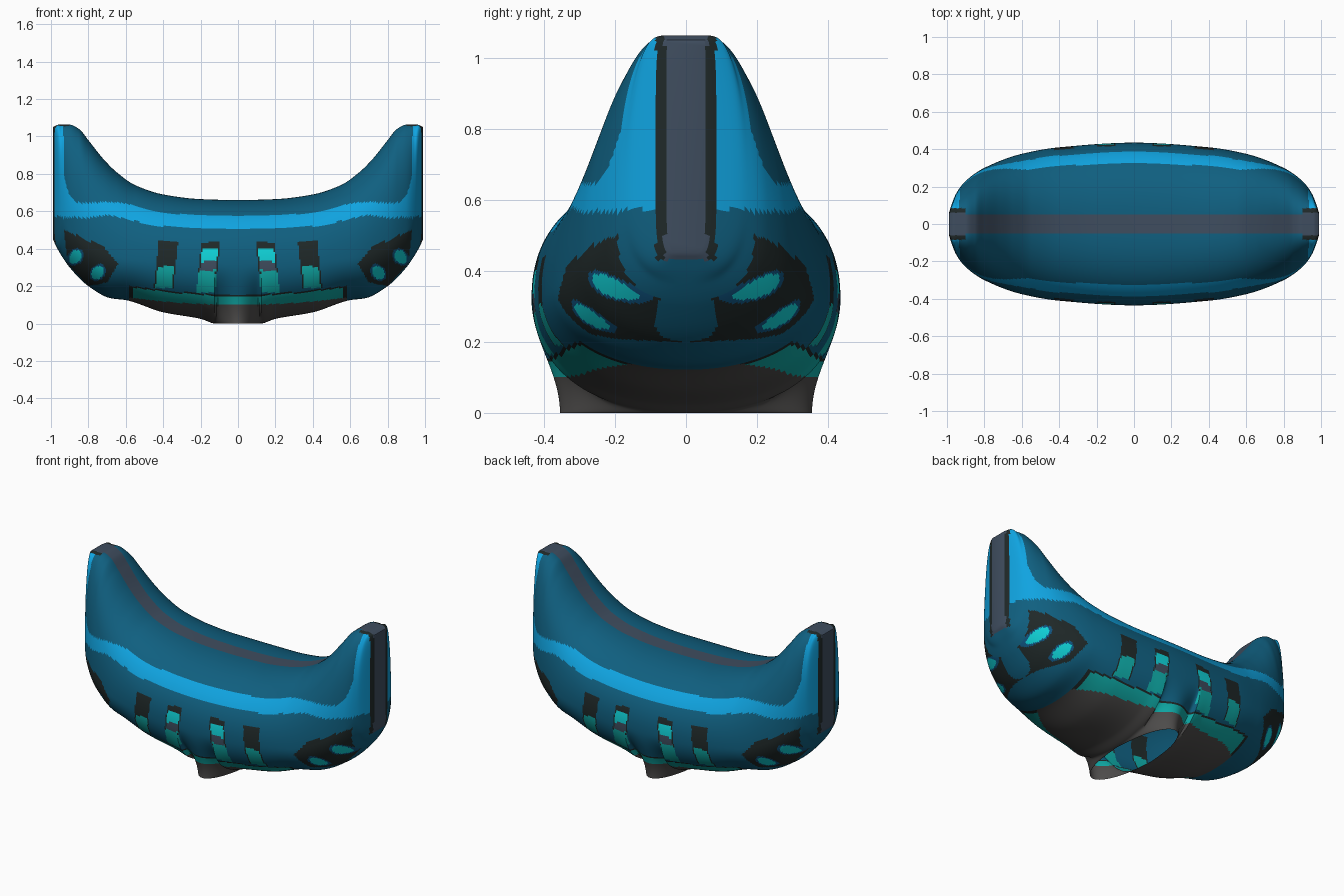
import bpy, bmesh, math

cube = bpy.data.objects.get("Cube")
if cube:
    bpy.data.objects.remove(cube, do_unlink=True)

COLOURS = {
    "deep_blue": (0.005, 0.115, 0.215), "sky_blue": (0.005, 0.37, 0.75),
    "cyan": (0.005, 0.66, 0.7), "teal": (0.005, 0.42, 0.4),
    "slate": (0.05, 0.075, 0.115), "black": (0.014, 0.022, 0.022),
    "grey": (0.075, 0.072, 0.07), "ring_blue": (0.005, 0.09, 0.22),
}
NAMES = list(COLOURS)


def make_material(name, rgb):
    mat = bpy.data.materials.new(name)
    mat.use_nodes = True
    mat.diffuse_color = (*rgb, 1)
    bsdf = mat.node_tree.nodes["Principled BSDF"]
    bsdf.inputs["Base Color"].default_value = (*rgb, 1)
    bsdf.inputs["Roughness"].default_value = 0.6
    return mat


def smooth_curve(points):
    """Smooth function through (x, value) points, flat at the first one."""
    xs, vs = zip(*points)
    slopes = [(b - a) / (q - p) for p, q, a, b in zip(xs, xs[1:], vs, vs[1:])]
    tang = [0]
    for a, b in zip(slopes, slopes[1:]):
        tang.append(2 * a * b / (a + b) if a * b > 0 else 0)
    tang.append(slopes[-1])

    def f(x):
        i = 0
        while i < len(xs) - 2 and x > xs[i + 1]:
            i += 1
        h = xs[i + 1] - xs[i]
        t = min(1, max(0, (x - xs[i]) / h))
        a, b = vs[i], vs[i + 1]
        return (a + (b - a) * t * t * (3 - 2 * t)
                + h * t * (1 - t) * ((1 - t) * tang[i] - t * tang[i + 1]))
    return f


# Hull shape, all as functions of distance from the middle
END = 0.99
HOLE_X, HOLE_Y = 0.12, 0.355
plan = smooth_curve([(0, .435), (.4, .41), (.6, .375), (.8, .3), (.9, .23),
                     (.95, .165), (.98, .09), (END, .055)])
top = smooth_curve([(0, .66), (.2, .665), (.4, .69), (.55, .74), (.65, .81),
                    (.72, .88), (.8, .98), (.85, 1.04), (.9, 1.063), (.96, 1.063), (END, 1.05)])
bottom = smooth_curve([(0, 0), (.12, 0), (.2, .025), (.4, .06), (.6, .125),
                       (.68, .135), (.8, .2), (.9, .3), (.96, .39), (END, .45)])
waist = smooth_curve([(0, .32), (.6, .35), (.8, .42), (.9, .5), (END, .7)])
power = smooth_curve([(0, 2.25), (.85, 2.05), (.94, 2.4), (END, 6)])

# Painted bands
band_low = smooth_curve([(0, .51), (.4, .52), (.6, .56), (.7, .58), (.8, .565), (END, .575)])
band_high = smooth_curve([(0, .575), (.4, .59), (.6, .64), (.7, .65), (.85, .645),
                          (.9, .69), (.93, .8), (.935, 1.1)])
belly = smooth_curve([(0, .098), (.3, .11), (.6, .14)])
PANEL = [(.93, .5), (.72, .41), (.64, .32), (.7, .22), (.8, .2), (.91, .32)]
LIGHTS = [(.87, .355), (.75, .272)]


def half_section(x):
    """Points (y, z) from the keel or the opening up to the ridge."""
    x = abs(x)
    wide, low, high, mid, p = plan(x), bottom(x), top(x), waist(x), power(x)
    lip = math.sqrt(max(0, 1 - (x / HOLE_X) ** 2))
    hole, ridge = HOLE_Y * lip, min(.05, wide * .9)
    pts = []
    n = 44
    for i in range(n):
        a = (1 - i / n) * math.pi / 2
        t = math.sin(a) ** (2 / p)
        g = max(0, math.cos(a)) ** (2 / p)
        g += (.5 + .5 * math.cos(math.pi * t) - g) * lip
        pts.append((hole + (wide - hole) * g, mid - (mid - low) * t))
    n = 56
    for i in range(n + 1):
        a = i / n * math.pi / 2
        g = max(0, math.cos(a)) ** (2 / p)
        pts.append((ridge + (wide - ridge) * g, mid + (high - mid) * math.sin(a) ** (2 / p)))
    return pts


def inside(poly, x, z):
    hit = False
    for (ax, az), (bx, bz) in zip(poly, poly[1:] + poly[:1]):
        if (az > z) != (bz > z) and x < ax + (z - az) * (bx - ax) / (bz - az):
            hit = not hit
    return hit


def window(x, z):
    """Colour of the slanted window columns, or None."""
    lean = (.3 - z) * .1
    inner, outer = abs(x - .16 - lean), abs(x - .387 - lean)
    if inner < .05:
        edge = inner > .042
        for low, high, colour in ((.165, .285, "teal"), (.285, .33, "slate"),
                                  (.33, .4, "cyan"), (.4, .435, "black")):
            if low <= z < high:
                return "black" if edge and z > .27 else colour
    if outer < .052:
        if .19 <= z < .305:
            return "teal" if outer < .044 else "black"
        if .305 <= z < .44:
            return "black"
    return None


def paint(c):
    x, y, z = abs(c.x), abs(c.y), c.z
    # end straps and ridge strip
    if x > .9 and z > .43 and y < .085 and (x > .955 or z > 1):
        return "slate" if y < .06 else "black"
    if y < .05 and z > .6:
        return "slate"
    # belly with its trim
    if x < .585:
        edge = belly(x)
        if z < edge:
            return "grey"
        if z < edge + .045 + .02 * x:
            return "teal" if x < .565 else "black"
        if z < edge + .053 + .02 * x:
            return "black"
    # end panels with round lights
    if inside(PANEL, x, z):
        for lx, lz in LIGHTS:
            u, v = x - lx, z - lz
            r = math.hypot(u * 1.1 + v * .25, v)
            if r < .036:
                return "cyan"
            if r < .046:
                return "ring_blue"
        return "black"
    if band_low(x) < z < band_high(x):
        return "sky_blue"
    return window(x, z) or "deep_blue"


def build_hull():
    bm = bmesh.new()
    rings = []
    columns = 290
    for i in range(columns + 1):
        u = 2 * i / columns - 1
        x = END * (.62 * u + .38 * math.sin(u * math.pi / 2))
        half = half_section(x)
        ring = half + [(-y, z) for y, z in reversed(half)]
        rings.append([bm.verts.new((x, y, z)) for y, z in ring])
    for a, b in zip(rings, rings[1:]):
        for j in range(len(a) - 1):
            bm.faces.new((a[j], b[j], b[j + 1], a[j + 1]))
    for ring in (rings[0], rings[-1]):
        bm.faces.new(ring)
    bmesh.ops.remove_doubles(bm, verts=bm.verts, dist=.0002)
    bmesh.ops.recalc_face_normals(bm, faces=bm.faces)
    for f in bm.faces:
        f.material_index = NAMES.index(paint(f.calc_center_median()))
    mesh = bpy.data.meshes.new("hull")
    bm.to_mesh(mesh)
    bm.free()
    for name, rgb in COLOURS.items():
        mesh.materials.append(make_material(name, rgb))
    obj = bpy.data.objects.new("hull", mesh)
    bpy.context.collection.objects.link(obj)
    return obj


hull = build_hull()
bpy.ops.object.select_all(action="DESELECT")
hull.select_set(True)
bpy.context.view_layer.objects.active = hull
bpy.ops.object.shade_smooth_by_angle(angle=math.radians(40))
